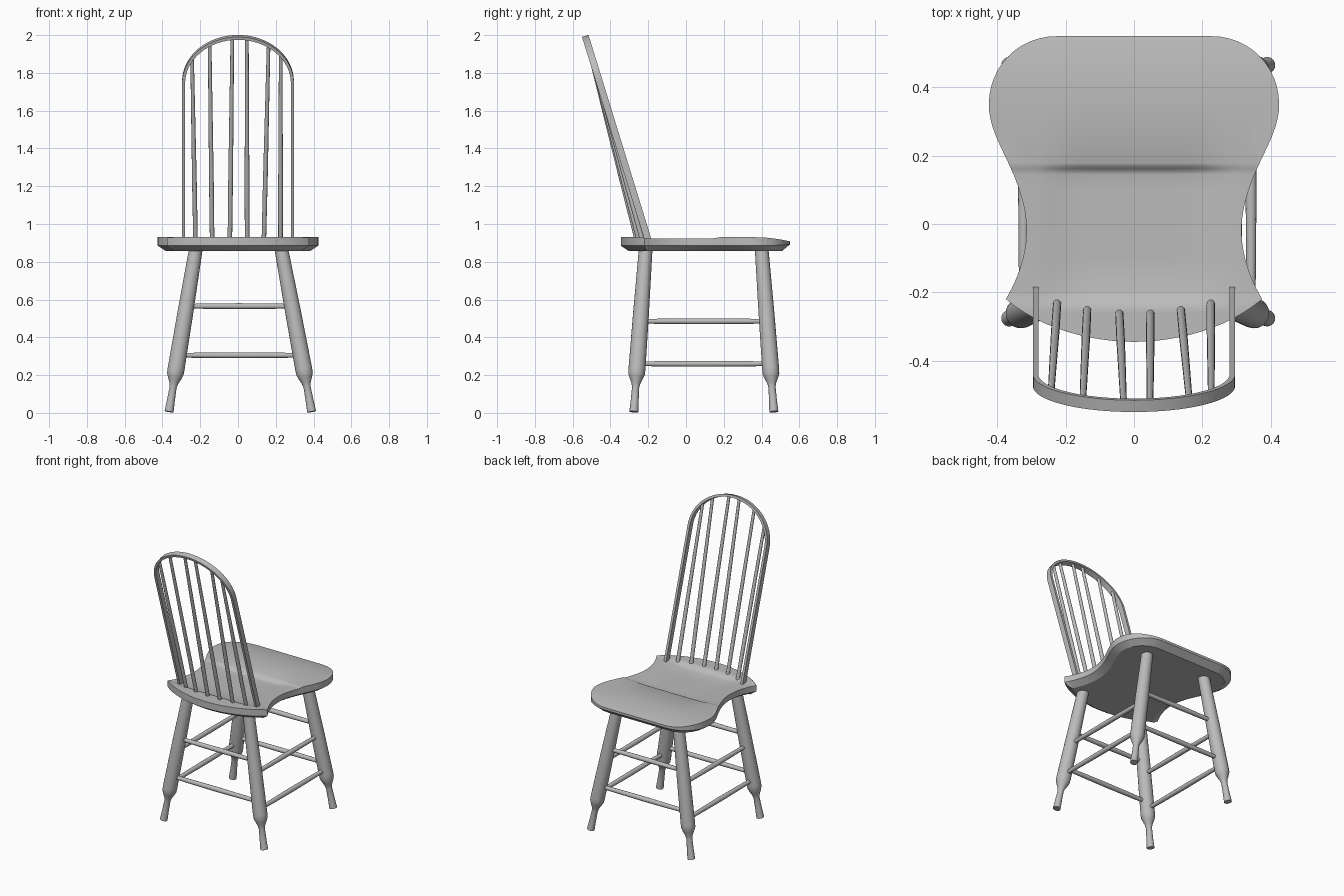
import bpy, bmesh, math
from mathutils import Vector
from mathutils.geometry import interpolate_bezier

if "Cube" in bpy.data.objects:
    bpy.data.objects.remove(bpy.data.objects["Cube"])

GREY = (0.5, 0.5, 0.5, 1)
mat = bpy.data.materials.new("plain grey")
mat.use_nodes = True
mat.diffuse_color = GREY
mat.node_tree.nodes["Principled BSDF"].inputs["Base Color"].default_value = GREY


def finish(name, bm, angle=35):
    bmesh.ops.recalc_face_normals(bm, faces=bm.faces)
    me = bpy.data.meshes.new(name)
    bm.to_mesh(me)
    bm.free()
    ob = bpy.data.objects.new(name, me)
    bpy.context.collection.objects.link(ob)
    me.materials.append(mat)
    bpy.ops.object.select_all(action="DESELECT")
    ob.select_set(True)
    bpy.context.view_layer.objects.active = ob
    bpy.ops.object.shade_smooth_by_angle(angle=math.radians(angle))
    return ob


def loft(name, rings, angle=35):
    """Skin a list of closed rings and cap both ends."""
    bm = bmesh.new()
    loops = [[bm.verts.new(p) for p in ring] for ring in rings]
    n = len(loops[0])
    for a, b in zip(loops, loops[1:]):
        for i in range(n):
            j = (i + 1) % n
            bm.faces.new((a[i], a[j], b[j], b[i]))
    bm.faces.new(loops[0])
    bm.faces.new(loops[-1])
    return finish(name, bm, angle)


def turned(name, start, end, profile, sides=20):
    """Turned rod from start to end; profile holds (fraction, radius)."""
    start, end = Vector(start), Vector(end)
    axis = end - start
    rot = axis.to_track_quat("Z", "Y")
    rings = []
    for t, r in profile:
        c = start + axis * t
        rings.append([c + rot @ Vector((r * math.cos(k * math.tau / sides),
                                        r * math.sin(k * math.tau / sides), 0))
                      for k in range(sides)])
    return loft(name, rings)


def smooth(t):
    t = min(max(t, 0), 1)
    return t * t * (3 - 2 * t)


# Seat: curved outline, dished top, rolled front and chamfered underside
curves = [((.225, .55), (.34, .55), (.425, .46), (.425, .35)),
          ((.425, .35), (.425, .26), (.36, .19), (.33, .08)),
          ((.33, .08), (.305, 0), (.305, -.1), (.375, -.22)),
          ((.375, -.22), (.27, -.31), (.12, -.345), (0, -.345))]
half = []
for a, h1, h2, b in curves:
    pts = interpolate_bezier(*[Vector((*p, 0)) for p in (a, h1, h2, b)], 13)
    half += pts[:-1]
outline = half + [Vector((0, -.345, 0))] + [Vector((-p.x, p.y, 0)) for p in reversed(half)]


def roll(y):
    return max(0, (y - .36) / .19) ** 2


def seat_top(x, y):
    along = smooth((.178 - y) / .03) * smooth((y + .25) / .055)
    across = 1 - .75 * smooth((abs(x) - .16) / .15)
    return .93 - .022 * along * across - .022 * roll(y)


count = len(outline)
inset = []
for i, p in enumerate(outline):
    d = (outline[(i + 1) % count] - outline[i - 1]).normalized()
    inset.append(p + Vector((d.y, -d.x, 0)) * .042)

bm = bmesh.new()
top = [bm.verts.new((p.x, p.y, .93)) for p in outline]
top_face = bm.faces.new(top)
# Slice the top so that it can follow the dish
cuts = [("x", -.32 + .04 * k) for k in range(17)]
cuts += [("y", -.26 + .0125 * k) for k in range(6)] + [("y", -.1), ("y", 0), ("y", .1)]
cuts += [("y", .146 + .008 * k) for k in range(5)] + [("y", .36 + .035 * k) for k in range(6)]
for ax, v in cuts:
    co, no = ((v, 0, .93), (1, 0, 0)) if ax == "x" else ((0, v, .93), (0, 1, 0))
    bmesh.ops.bisect_plane(bm, geom=bm.verts[:] + bm.edges[:] + bm.faces[:],
                           plane_co=co, plane_no=no, dist=1e-5)
for v in bm.verts:
    v.co.z = seat_top(v.co.x, v.co.y)
# Rim, chamfer and underside
rim_edges = [e for e in bm.edges if e.is_boundary]
side = bmesh.ops.extrude_edge_only(bm, edges=rim_edges)["geom"]
for v in side:
    if isinstance(v, bmesh.types.BMVert):
        v.co.z = .885 + .007 * roll(v.co.y)
low_edges = [e for e in side if isinstance(e, bmesh.types.BMEdge)]
under = bmesh.ops.extrude_edge_only(bm, edges=low_edges)["geom"]
for v in under:
    if isinstance(v, bmesh.types.BMVert):
        # Follow the nearest outline span to its inset partner
        best = None
        for i in range(count):
            a, b = outline[i], outline[(i + 1) % count]
            ab, q = b - a, Vector((v.co.x, v.co.y, 0))
            t = min(max((q - a).dot(ab) / ab.length_squared, 0), 1)
            dist = (q - a - ab * t).length
            if best is None or dist < best[0]:
                best = (dist, inset[i].lerp(inset[(i + 1) % count], t))
        v.co = (best[1].x, best[1].y, .857)
bmesh.ops.holes_fill(bm, edges=[e for e in bm.edges if e.is_boundary], sides=0)
finish("seat", bm, 30)

# Legs: tapered body, waisted ankle and slim foot (profile runs foot to seat)
leg_profile = [(0, .024), (.07, .021), (.15, .019), (.175, .024), (.205, .036),
               (.23, .044), (.26, .045), (.6, .042), (1, .036)]
legs = {}
for row, y_foot, y_top in (("back", -.276, -.213), ("front", .465, .40)):
    for hand, x_foot, x_top in (("right", -.365, -.222), ("left", .39, .228)):
        foot, head = Vector((x_foot, y_foot, .006)), Vector((x_top, y_top, .875))
        legs[row, hand] = (foot, head)
        turned(f"{row}_{hand}_leg", foot, head, leg_profile)


def leg_at(key, z):
    foot, head = legs[key]
    return foot.lerp(head, (z - foot.z) / (head.z - foot.z))


# Stretchers: an upper and a lower one on each of the four sides
rung = [(0, .012), (.15, .014), (.5, .016), (.85, .014), (1, .012)]
for level, z_across, z_along in (("upper", .565, .485), ("lower", .305, .26)):
    for row in ("back", "front"):
        turned(f"{row}_{level}_stretcher", leg_at((row, "right"), z_across),
               leg_at((row, "left"), z_across), rung, 14)
    for hand in ("right", "left"):
        turned(f"{hand}_{level}_stretcher", leg_at(("back", hand), z_along),
               leg_at(("front", hand), z_along), rung, 14)

# Bow: flat strip bent into an arch on a leaning plane
LEAN, SPRING, RISE, HALF = .308, 1.75, .238, .288


def on_bow(x, z):
    return Vector((x, -.205 - (z - .93) * LEAN, z))


def arch_z(x):
    return SPRING + RISE * math.sqrt(1 - (x / HALF) ** 2)


path = [on_bow(HALF, .9)]
path += [on_bow(HALF * math.cos(a), SPRING + RISE * math.sin(a))
         for a in (math.pi * k / 32 for k in range(33))]
path.append(on_bow(-HALF, .9))
normal = Vector((0, 1, LEAN)).normalized()
rings = []
for i, p in enumerate(path):
    tangent = (path[min(i + 1, len(path) - 1)] - path[max(i - 1, 0)]).normalized()
    out = tangent.cross(normal).normalized() * .008
    deep = normal * .018
    rings.append([p + out + deep, p - out + deep, p - out - deep, p + out - deep])
loft("back_bow", rings)

# Spindles: fan slightly outward from the seat to the bow
spindles = [(-.225, -.232, -.243), (-.137, -.25, -.15), (-.043, -.26, -.03),
            (.048, -.26, .047), (.137, -.25, .162), (.225, -.232, .226)]
for i, (x, y, x_top) in enumerate(spindles):
    turned(f"spindle_{i + 1}", (x, y, .915), on_bow(x_top, arch_z(x_top)),
           [(0, .012), (.3, .0125), (1, .0095)], 12)
